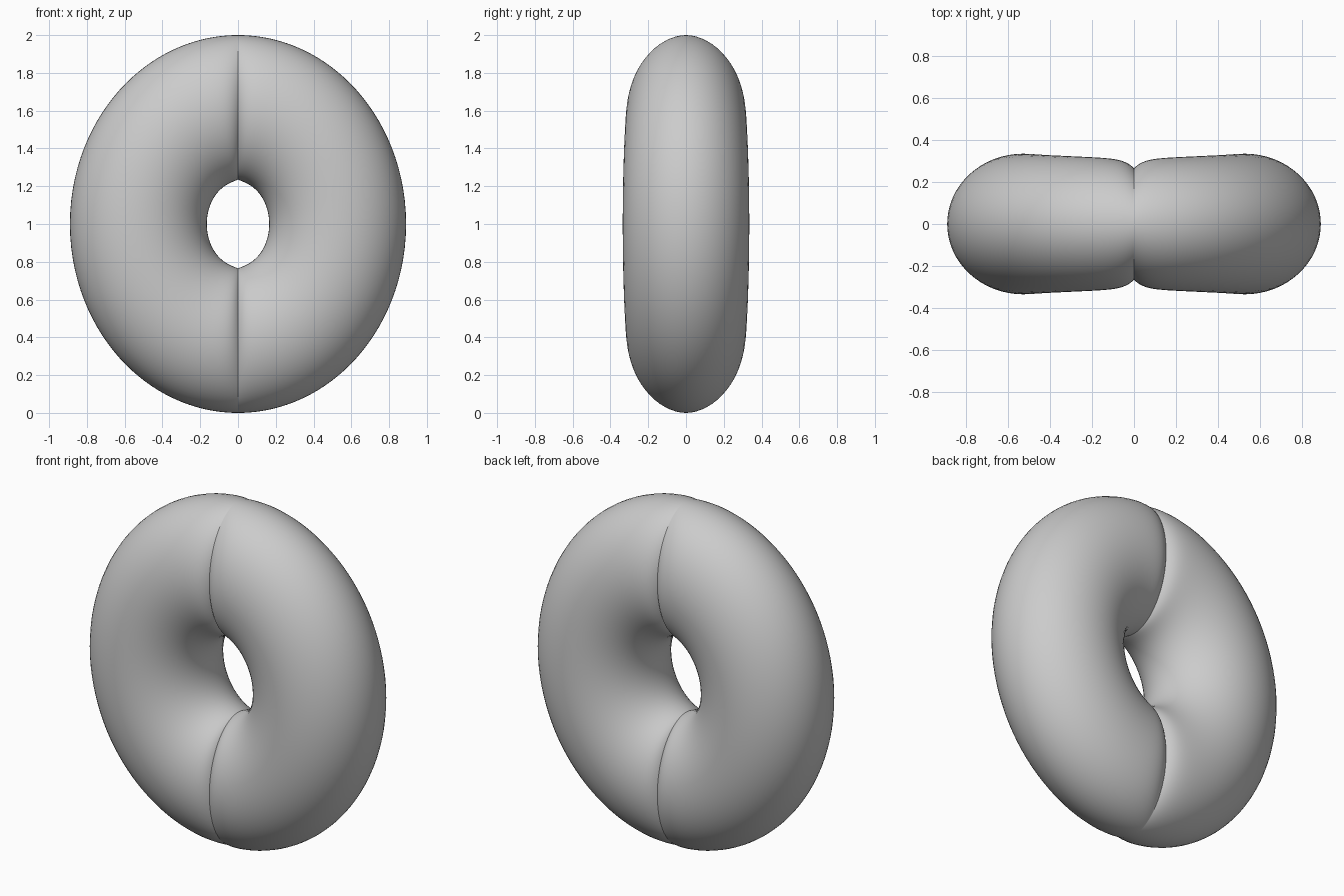
import bpy, bmesh
from math import sin, cos, pi, exp, hypot

if "Cube" in bpy.data.objects:
    bpy.data.objects.remove(bpy.data.objects["Cube"])

STEPS, SIDES = 40, 64   # rings per quarter turn, points round the tube


def ellipse_radius(a, b, t):
    # distance from centre to an ellipse (a along x, b along z), t measured from +z
    return 1 / hypot(sin(t) / a, cos(t) / b)


def tube_ring(t):
    # one cross-section; the tube is pinched where it meets the x = 0 plane
    c = abs(sin(t))
    outer = ellipse_radius(0.89, 1.0, t)
    inner = ellipse_radius(0.165, 0.22, t) + 0.015 * exp(-c / 0.15)
    depth = 0.335 - 0.045 * exp(-c / 0.07) - 0.025 * (1 - c)
    mid, half = (outer + inner) / 2, (outer - inner) / 2
    pts = []
    for j in range(SIDES):
        a = 2 * pi * j / SIDES
        r = mid + half * cos(a)
        pts.append((r * sin(t), depth * sin(a), 1 + r * cos(t)))
    return pts


# Ring angles, packed closely beside the top and bottom creases
quarter = [pi / 2 * (i / STEPS) ** 1.8 for i in range(STEPS + 1)]
half_turn = quarter + [pi - t for t in reversed(quarter[:-1])]
angles = half_turn[:-1] + [t + pi for t in half_turn[:-1]]

# Pinched ring
bm = bmesh.new()
rings = [[bm.verts.new(p) for p in tube_ring(t)] for t in angles]
for i, ring in enumerate(rings):
    nxt = rings[(i + 1) % len(rings)]
    for j in range(SIDES):
        k = (j + 1) % SIDES
        bm.faces.new((ring[j], ring[k], nxt[k], nxt[j]))
bmesh.ops.recalc_face_normals(bm, faces=bm.faces)
mesh = bpy.data.meshes.new("pinched_ring")
bm.to_mesh(mesh)
bm.free()
obj = bpy.data.objects.new("pinched_ring", mesh)
bpy.context.collection.objects.link(obj)
bpy.context.view_layer.objects.active = obj
obj.select_set(True)
bpy.ops.object.shade_smooth_by_angle(angle=pi / 6)
